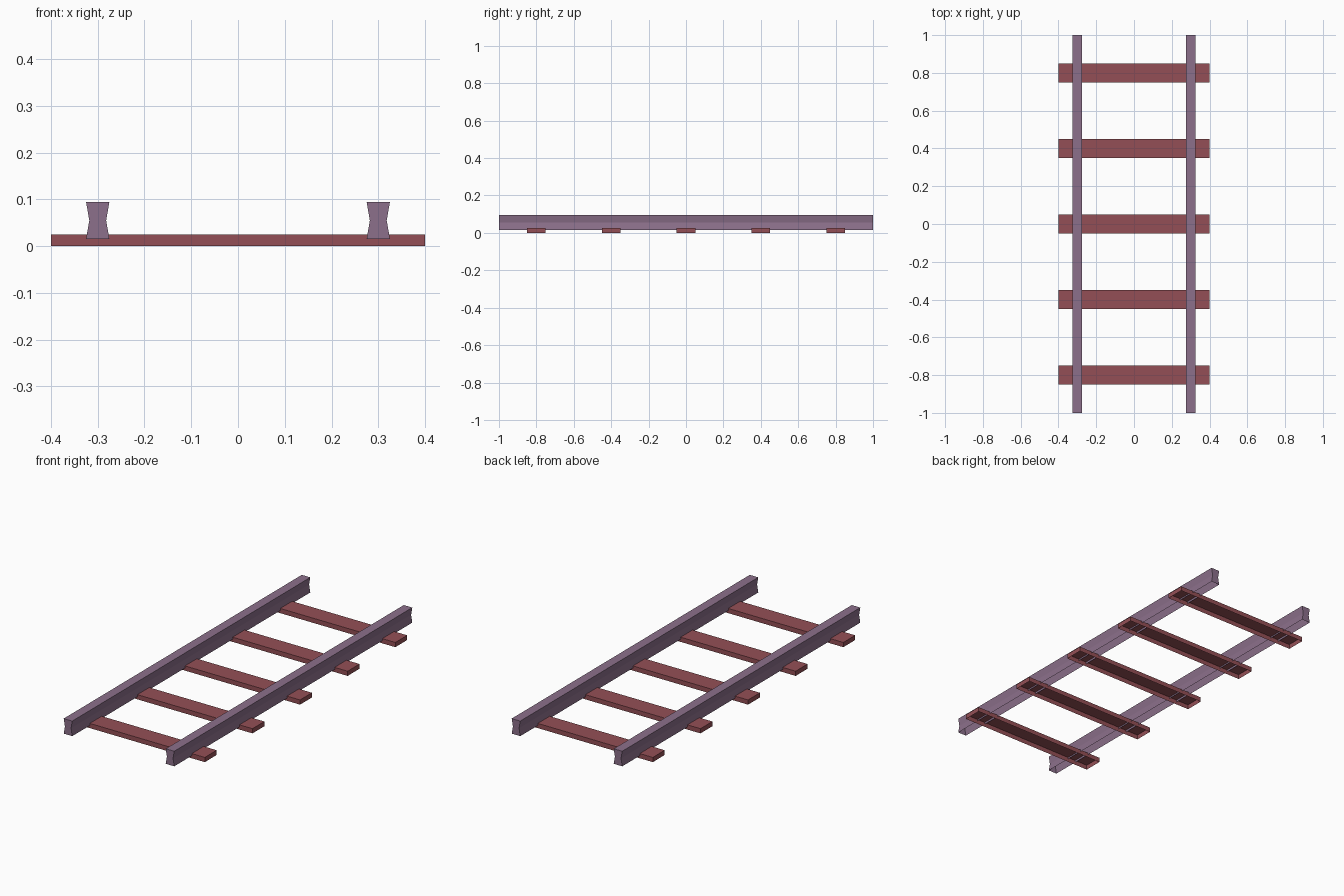
import bpy

if "Cube" in bpy.data.objects:
    bpy.data.objects.remove(bpy.data.objects["Cube"])


def material(name, rgb):
    m = bpy.data.materials.new(name)
    m.diffuse_color = (*rgb, 1)
    m.use_nodes = True
    m.node_tree.nodes["Principled BSDF"].inputs["Base Color"].default_value = m.diffuse_color
    return m


wood = material("red_brown_wood", (0.296, 0.078, 0.092))
steel = material("mauve_steel", (0.263, 0.163, 0.258))


def extrude_y(name, profile, x, y, length, mat):
    """Extrude an x-z profile along y; the last profile edge (underside) stays open."""
    n = len(profile)
    verts = [(px, s * length / 2, pz) for s in (-1, 1) for px, pz in profile]
    faces = [(i + n, i + n + 1, i + 1, i) for i in range(n - 1)]
    faces += [tuple(reversed(range(n))), tuple(range(n, 2 * n))]
    me = bpy.data.meshes.new(name)
    me.from_pydata(verts, [], faces)
    me.materials.append(mat)
    ob = bpy.data.objects.new(name, me)
    ob.location = (x, y, 0)
    bpy.context.collection.objects.link(ob)
    return ob


# Cross ties: shallow boxes, hollow underneath
tie = [(-0.4, 0), (-0.4, 0.025), (0.4, 0.025), (0.4, 0)]
for i in range(5):
    extrude_y(f"cross_tie_{i + 1}", tie, 0, -0.8 + 0.4 * i, 0.1, wood)

# Rails: pinched-waist profile, half sunk into the ties
rail = [(-0.025, 0.015), (-0.018, 0.055), (-0.025, 0.095),
        (0.025, 0.095), (0.018, 0.055), (0.025, 0.015)]
for side, x in (("left", -0.3), ("right", 0.3)):
    extrude_y(f"rail_{side}", rail, x, 0, 2.0, steel)

# Caps are reversed relative to the walls: make all normals face outward
for ob in bpy.context.collection.objects:
    for p in ob.data.polygons:
        c, nrm = p.center, p.normal
        if abs(nrm.y) > 0.9:
            bad = nrm.y * c.y < 0
        elif abs(nrm.z) > 0.9:
            bad = nrm.z < 0
        else:
            bad = nrm.x * c.x < 0
        if bad:
            p.flip()
    ob.data.update()
